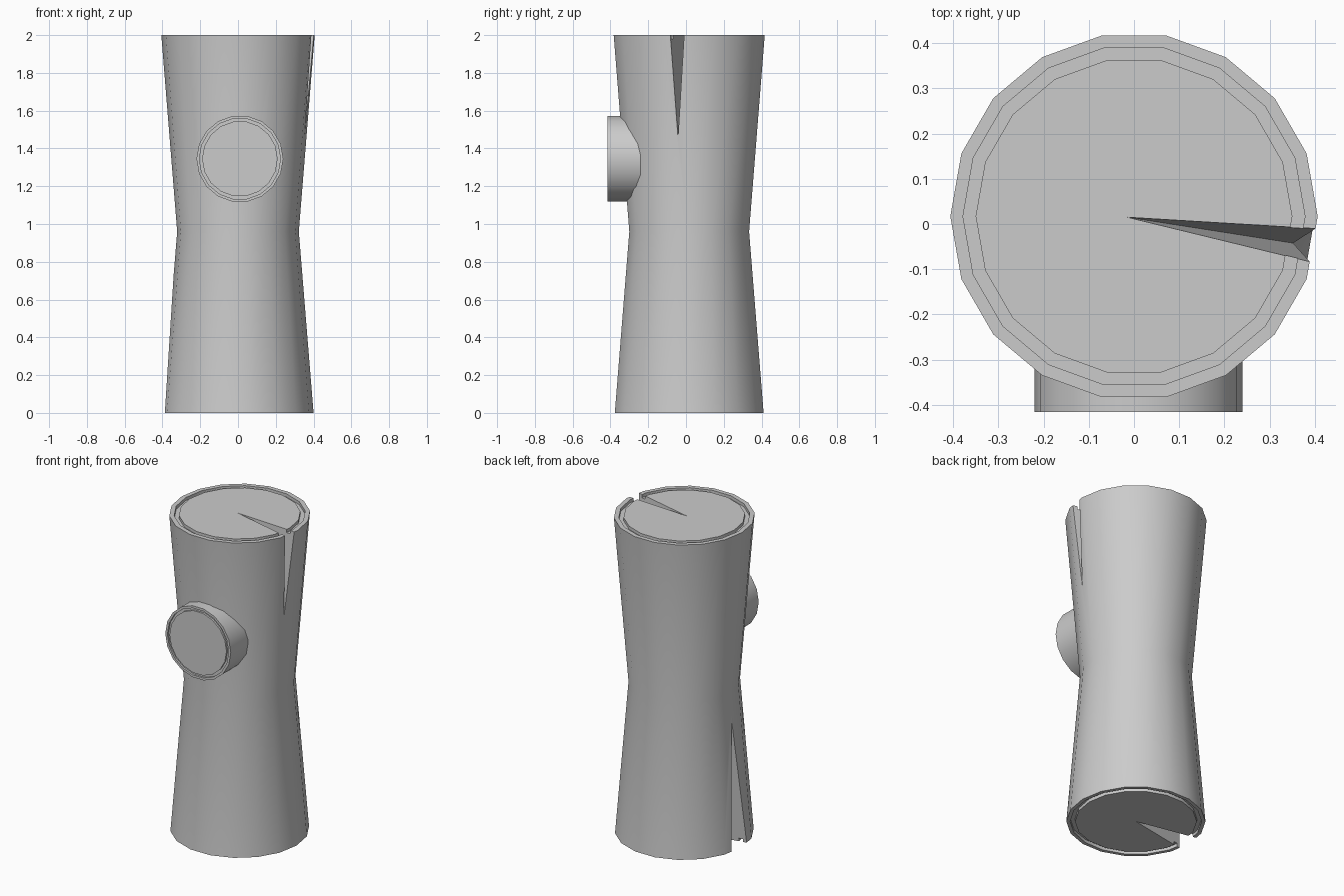
import bpy, bmesh
from math import cos, sin, radians, pi
from mathutils import Vector, Matrix

if "Cube" in bpy.data.objects:
    bpy.data.objects.remove(bpy.data.objects["Cube"])

SIDES = 18
CENTRE = Vector((0, 0.017, 0))


def add_object(name, bm):
    bmesh.ops.recalc_face_normals(bm, faces=bm.faces)
    mesh = bpy.data.meshes.new(name)
    bm.to_mesh(mesh)
    bm.free()
    obj = bpy.data.objects.new(name, mesh)
    bpy.context.collection.objects.link(obj)
    return obj


def lathe(name, profile, matrix, cap_start=True):
    """Revolve (radius, height) points around z and cap the ends."""
    bm = bmesh.new()
    rings = [[bm.verts.new((r * cos(2 * pi * i / SIDES), r * sin(2 * pi * i / SIDES), z))
              for i in range(SIDES)] for r, z in profile]
    for a, b in zip(rings, rings[1:]):
        for i in range(SIDES):
            j = (i + 1) % SIDES
            bm.faces.new((a[i], a[j], b[j], b[i]))
    if cap_start:
        bm.faces.new(rings[0])
    bm.faces.new(rings[-1])
    bm.transform(matrix)
    return add_object(name, bm)


def on_log(radius, degrees, z):
    a = radians(degrees)
    return CENTRE + Vector((radius * cos(a), radius * sin(a), z))


def cut_crack(obj, inner, left, right, tip):
    """Cut a wedge whose valley runs from the inner point to the tip."""
    along = tip - inner
    bm = bmesh.new()
    for base in (inner - along * 0.1, tip + along * 0.3):
        for offset in (Vector(), (left - tip) * 1.3, (right - tip) * 1.3):
            bm.verts.new(base + offset)
    bmesh.ops.convex_hull(bm, input=bm.verts)
    cutter = add_object("crack_cutter", bm)
    cutter.hide_render = True
    mod = obj.modifiers.new("crack", 'BOOLEAN')
    mod.operation = 'DIFFERENCE'
    mod.solver = 'EXACT'
    mod.object = cutter
    bpy.context.view_layer.objects.active = obj
    bpy.ops.object.modifier_apply(modifier=mod.name)
    bpy.data.objects.remove(cutter)


# Waisted trunk with a bark groove in both ends
groove = 0.02
log = lathe("log", [(0.35, 0), (0.35, groove), (0.378, groove), (0.378, 0), (0.40, 0),
                    (0.322, 0.96), (0.406, 2), (0.378, 2), (0.378, 2 - groove),
                    (0.35, 2 - groove), (0.35, 2)], Matrix.Translation(CENTRE))

# Narrow crack at the top, wider and longer one at the bottom
cut_crack(log, Vector((-0.015, 0.015, 2)), Vector((0.40, -0.01, 2)),
          Vector((0.388, -0.083, 2)), Vector((0.356, -0.043, 1.45)))
cut_crack(log, CENTRE.copy(), on_log(0.40, 168.5, 0),
          on_log(0.40, 190.5, 0), on_log(0.335, 179, 0.78))

# Sawn-off branch on the front
branch = lathe("branch_stub", [(0.23, 0), (0.23, 0.175), (0.215, 0.175), (0.215, 0.163),
                               (0.2, 0.163), (0.2, 0.175)],
               Matrix.Translation((0.01, -0.24, 1.345)) @ Matrix.Rotation(pi / 2, 4, 'X'),
               cap_start=False)

# Smooth sides, crisp rims
bpy.ops.object.select_all(action='DESELECT')
for obj in (log, branch):
    obj.select_set(True)
bpy.context.view_layer.objects.active = log
bpy.ops.object.shade_smooth_by_angle(angle=radians(35))
